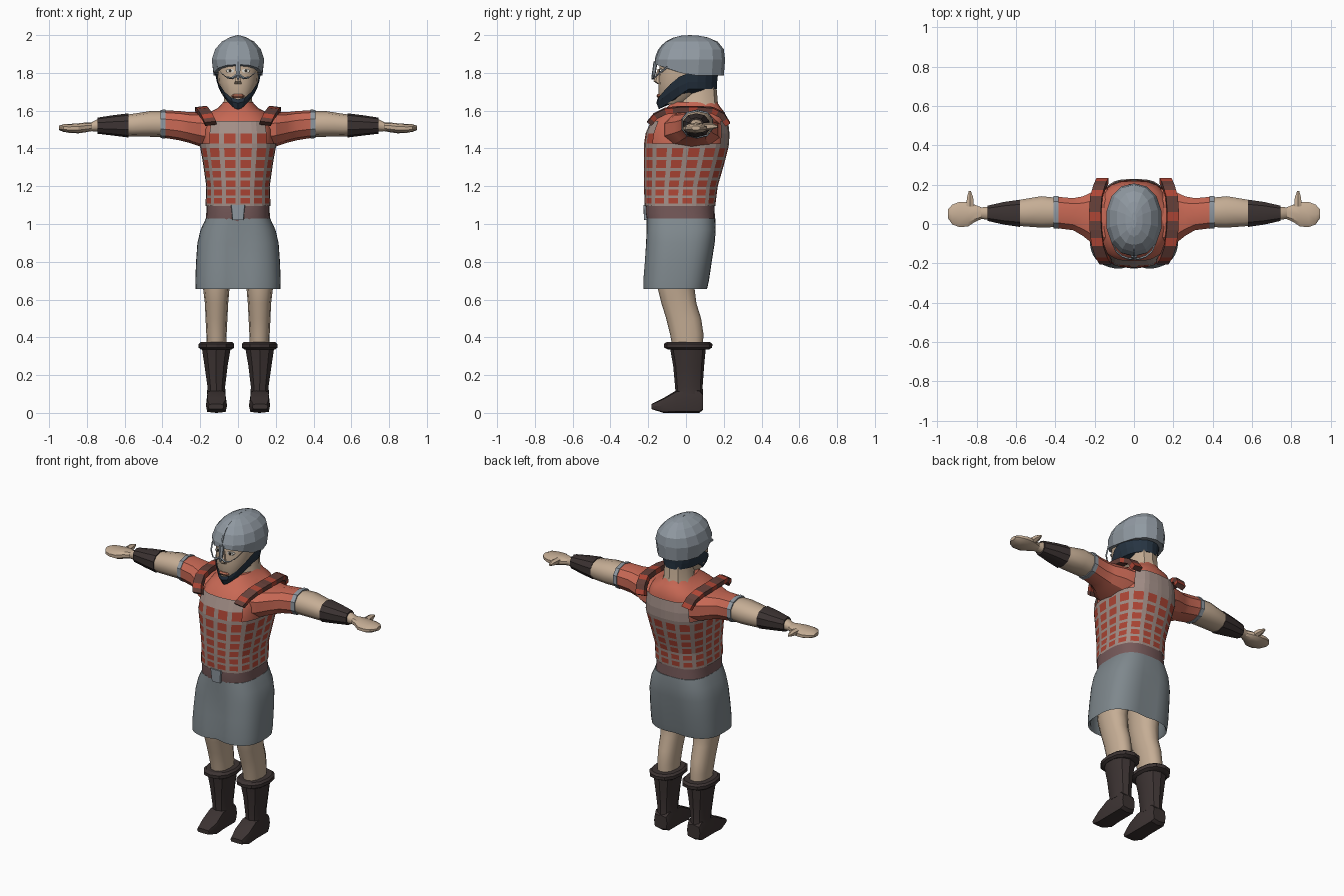
import bpy, bmesh, math
from mathutils import Vector
from math import sin, cos, pi


def mat(name, r, g, b):
    m = bpy.data.materials.new(name)
    m.diffuse_color = (r, g, b, 1)
    return m


SKIN = mat("skin", .56, .42, .30)
RED = mat("red_cloth", .58, .14, .09)
PLATE = mat("red_plate", .42, .06, .035)
TAN = mat("tan_leather", .36, .27, .24)
STRAP = mat("strap_brown", .13, .05, .04)
BELT = mat("belt_brown", .18, .10, .10)
DARK = mat("dark_leather", .045, .033, .032)
STEEL = mat("steel", .28, .32, .36)
GREY = mat("grey_cloth", .21, .245, .265)
HAIR = mat("dark_blue_hair", .02, .035, .055)
LIP = mat("lip", .45, .15, .09)
EYE = mat("eye_dark", .03, .025, .02)
WHITE = mat("eye_white", .7, .68, .62)


def ring(axis, pos, a0, a1, b0, b1, n=12, p=2.3):
    """Superellipse section; starts at the low-b side. (a, b) = the other two axes."""
    f = lambda s: math.copysign(abs(s) ** (2 / p), s) if abs(s) > 1e-9 else 0
    pts = []
    for i in range(n):
        t = 2 * pi * i / n
        a = (a0 + a1) / 2 + (a1 - a0) / 2 * f(sin(t))
        b = (b0 + b1) / 2 - (b1 - b0) / 2 * f(cos(t))
        pts.append(Vector({'x': (pos, a, b), 'y': (a, pos, b), 'z': (a, b, pos)}[axis]))
    return pts


def loft(name, rings, mats, smooth=30, caps=(True, True), pick=None, mirror=False, closed=True):
    """Skin rings of points; pick(row, col) gives a material index or None to leave a gap."""
    bm = bmesh.new()
    vs = [[bm.verts.new(q) for q in r] for r in rings]
    n = len(rings[0])
    for r in range(len(rings) - 1):
        for c in range(n if closed else n - 1):
            k = pick(r, c) if pick else 0
            if k is None:
                continue
            d = (c + 1) % n
            bm.faces.new((vs[r][c], vs[r][d], vs[r + 1][d], vs[r + 1][c])).material_index = k
    for end, on in zip((0, -1), caps):
        if on:
            bm.faces.new(vs[end])
    for v in [v for v in bm.verts if not v.link_faces]:
        bm.verts.remove(v)
    bmesh.ops.recalc_face_normals(bm, faces=bm.faces)
    me = bpy.data.meshes.new(name)
    bm.to_mesh(me)
    bm.free()
    for m in mats:
        me.materials.append(m)
    if smooth:
        me.shade_smooth()
        me.set_sharp_from_angle(angle=math.radians(smooth))
    ob = bpy.data.objects.new(name, me)
    bpy.context.collection.objects.link(ob)
    if mirror:
        ob.modifiers.new("mirror", 'MIRROR').use_mirror_merge = False
    return ob


def stack(name, axis, rows, m, n=12, p=2.3, **kw):
    return loft(name, [ring(axis, *r, n, p) for r in rows], [m], **kw)


# chest profile: z, half width, front y, back y
PROFILE = [(1.08, .17, -.215, .15), (1.2, .165, -.22, .165), (1.32, .182, -.22, .2),
           (1.42, .2, -.22, .225), (1.5, .198, -.208, .228), (1.56, .185, -.175, .218)]


def chest(z, inset=0.0, n=24):
    for A, B in zip(PROFILE, PROFILE[1:]):
        if z <= B[0]:
            t = (z - A[0]) / (B[0] - A[0])
            w, y0, y1 = (A[i] + (B[i] - A[i]) * t for i in (1, 2, 3))
            return ring('z', z, -w + inset, w - inset, y0 + inset, y1 - inset, n, 2.7)


# shirt body, sleeves and sleeve hems
loft("shirt", [chest(z, .008) for z in (1.09, 1.2, 1.32, 1.42, 1.5, 1.55)]
     + [ring('z', *r, 24, 2.4) for r in [(1.59, -.155, .155, -.135, .205),
        (1.615, -.105, .105, -.105, .185), (1.645, -.078, .078, -.07, .165)]], [RED])
stack("sleeve", 'x', [(.1, -.13, .19, 1.38, 1.6), (.2, -.115, .175, 1.41, 1.592),
      (.26, -.065, .145, 1.43, 1.592), (.31, -.035, .135, 1.443, 1.598),
      (.39, -.025, .142, 1.456, 1.602)], RED, 10, mirror=True)
stack("sleeve_hem", 'x', [(.385, -.028, .146, 1.452, 1.606), (.41, -.026, .146, 1.455, 1.604)],
      STEEL, 10, mirror=True)

# chest armour: a tan grid with red plates, higher at front and back
def resample(pts, fracs):
    loop = pts + [pts[0]]
    lens = [0]
    for a, b in zip(loop, loop[1:]):
        lens.append(lens[-1] + (b - a).length)
    out = []
    for f in fracs:
        s = f * lens[-1]
        i = max(k for k in range(len(lens) - 1) if lens[k] <= s)
        out.append(loop[i].lerp(loop[i + 1], (s - lens[i]) / (lens[i + 1] - lens[i])))
    return out


COLS = 16
fr = [(i + e) / COLS for i in range(COLS) for e in (.16, .84)]
zs = [1.095, 1.108, 1.138, 1.152, 1.182, 1.197, 1.23, 1.245, 1.28, 1.297, 1.338, 1.355,
      1.403, 1.425, 1.48, 1.545]


def armour_face(r, c):
    i = c // 2
    front, back = i in (0, 1, 14, 15) and c not in (3,), i in (6, 7, 8, 9) and c != 19
    if r >= 13 and not (front or back):
        return None
    if c % 2 or r >= 14 or (r == 13 and back):
        return 0
    return 1 if r in (1, 3, 5, 7, 9, 11, 13) else 0


loft("chest_armour", [resample(chest(z, -.003, 96), fr) for z in zs], [TAN, PLATE], 0,
     (False, False), armour_face)

# shoulder straps with alternating bands
path = [Vector(q) for q in [(.145, -.198, 1.535), (.165, -.165, 1.575), (.185, -.11, 1.603),
        (.195, -.03, 1.612), (.198, .06, 1.612), (.192, .14, 1.607), (.175, .195, 1.58),
        (.16, .225, 1.53)]]
path = [a.lerp(b, t) for a, b in zip(path, path[1:]) for t in (0, .5)] + [path[-1]]
sections = []
for i, q in enumerate(path):
    tan = (path[min(i + 1, len(path) - 1)] - path[max(i - 1, 0)]).normalized()
    side = Vector((1, 0, -.12)).normalized()
    up = side.cross(tan).normalized() * .01
    sections.append([q + side * .03 + up, q - side * .03 + up, q - side * .03 - up * 2, q + side * .03 - up * 2])
loft("shoulder_strap", sections, [STRAP, PLATE], 0, pick=lambda r, c: int(r % 3 == 1), mirror=True)

# belt and buckle
stack("belt", 'z', [(1.0, -.172, .172, -.205, .155), (1.06, -.168, .168, -.215, .152),
      (1.105, -.168, .168, -.214, .15)], BELT, 24, 2.7)
stack("buckle", 'z', [(1.02, -.03, .03, -.222, -.19), (1.1, -.038, .038, -.226, -.19)], STEEL, 8, 8)

# knee length skirt with a soft front fold
skirt = []
for z, w, y0, y1, k in [(1.03, .17, -.208, .155, 0), (.97, .198, -.212, .16, .3), (.9, .215, -.216, .155, .6),
                        (.8, .222, -.224, .14, 1), (.7, .226, -.232, .125, 1), (.655, .224, -.232, .115, 1)]:
    pts = ring('z', z, -w, w, y0, y1, 40, 2.9)
    for q in pts:
        d = math.exp(-(q.x / .05) ** 2) * k
        q.y += .022 * d if q.y < 0 else -.01 * d
    skirt.append(pts)
skirt.append([Vector((q.x * .95, q.y * .95, .665)) for q in skirt[-1]])
skirt.append([Vector((q.x * .93, q.y * .93, .8)) for q in skirt[-2]])
loft("skirt", skirt, [GREY], 50)

# bare legs
stack("leg", 'z', [(.34, .06, .165, -.07, .09), (.42, .06, .168, -.085, .092), (.5, .056, .172, -.105, .08),
      (.58, .052, .175, -.13, .055), (.66, .045, .185, -.15, .045), (.82, .03, .2, -.16, .06)],
      SKIN, 12, mirror=True, smooth=50)

# boots: shaft, rolled cuff, wedge foot
stack("boot_shaft", 'z', [(.1, .064, .166, -.055, .09), (.14, .066, .164, -.058, .088),
      (.25, .052, .18, -.068, .096), (.345, .035, .195, -.085, .105)], DARK, 10, mirror=True)
stack("boot_cuff", 'z', [(.335, .035, .195, -.095, .12), (.345, .02, .208, -.115, .138),
      (.365, .02, .208, -.117, .14), (.376, .032, .197, -.1, .125)], DARK, 12, mirror=True)
stack("boot_foot", 'y', [(.09, .07, .16, .015, .1), (.07, .062, .167, 0, .125), (-.05, .062, .167, 0, .12),
      (-.12, .058, .17, 0, .078), (-.182, .075, .158, .02, .047)], DARK, 8, 5, mirror=True)

# arms, bracers, hands
stack("arm", 'x', [(.38, -.018, .135, 1.46, 1.597), (.47, -.022, .145, 1.462, 1.597),
      (.56, -.015, .13, 1.462, 1.583), (.62, -.008, .118, 1.468, 1.575), (.74, .02, .09, 1.488, 1.556),
      (.78, .025, .085, 1.492, 1.536)], SKIN, 10, mirror=True, smooth=50)
stack("bracer", 'x', [(.58, -.018, .127, 1.458, 1.586), (.66, -.006, .115, 1.468, 1.576),
      (.745, .014, .095, 1.478, 1.563)], DARK, 10, mirror=True)
stack("hand", 'x', [(.77, .027, .083, 1.492, 1.537), (.81, .008, .1, 1.485, 1.537), (.845, -.016, .115, 1.48, 1.533),
      (.89, -.018, .115, 1.482, 1.53), (.925, -.004, .1, 1.488, 1.528), (.947, .03, .075, 1.497, 1.52)],
      SKIN, 10, mirror=True)
stack("thumb", 'y', [(.09, .812, .856, 1.495, 1.535), (.135, .816, .852, 1.5, 1.535),
      (.168, .829, .841, 1.51, 1.522)], SKIN, 6, mirror=True)

# neck, head, nose, mouth, eyes
stack("neck", 'z', [(1.59, -.11, .11, -.06, .18), (1.65, -.078, .078, -.03, .168),
      (1.8, -.075, .075, -.02, .155)], SKIN, 10)
stack("head", 'z', [(1.635, -.045, .045, -.13, -.01), (1.69, -.085, .085, -.146, .08),
      (1.75, -.106, .106, -.146, .14), (1.82, -.112, .112, -.142, .16), (1.88, -.11, .11, -.13, .16)], SKIN, 16)
stack("nose", 'z', [(1.742, -.022, .022, -.152, -.12), (1.755, -.018, .018, -.172, -.12),
      (1.82, -.008, .008, -.15, -.12)], SKIN, 6, smooth=0)
stack("lips", 'z', [(1.668, -.026, .026, -.15, -.12), (1.678, -.035, .035, -.157, -.12),
      (1.688, -.026, .026, -.15, -.12)], LIP, 8, smooth=0)
stack("eye_white", 'y', [(-.14, .02, .064, 1.8, 1.822), (-.12, .02, .064, 1.8, 1.822)], WHITE, 8, 2, mirror=True)
stack("pupil", 'y', [(-.143, .034, .05, 1.802, 1.82), (-.12, .034, .05, 1.802, 1.82)], EYE, 8, 2, mirror=True)

# beard running into the hair at the back
N = 20
top, mid, bot = [], [], []
for i in range(N):
    t = 2 * pi * i / N
    f, s = cos(t), sin(t)
    front = max(f, 0)
    top.append(Vector((.122 * s, .015 - (.167 if f > 0 else .155) * f, 1.80 - .14 * front ** 1.6)))
    mid.append(Vector(((.112 - .015 * front) * s, .015 - (.172 if f > 0 else .15) * f, 1.752 - .112 * front ** 1.3)))
    bot.append(Vector(((.1 - .045 * front) * s, .015 - (.158 if f > 0 else .148) * f, 1.715 - .108 * front - .0 * f)))
loft("beard_and_hair", [top, mid, bot], [HAIR], 0, (False, True))

# faceted helmet: brow raised at the front, low at the nape
rim = ring('z', 1.785, -.132, .132, -.165, .2, 14, 2.2)
for q in rim:
    q.z += .06 * max(0, -q.y / .165) ** .8
dome = [ring('z', *r, 14, 2.2) for r in [(1.87, -.142, .142, -.163, .207), (1.925, -.124, .124, -.142, .2),
        (1.965, -.088, .088, -.108, .168), (1.988, -.045, .045, -.062, .115), (1.998, -.012, .012, -.02, .06)]]
loft("helmet", [rim] + dome, [STEEL], 0)
stack("helmet_ridge", 'x', [(-.005, -.166, .207, 1.7, 2.0), (.005, -.166, .207, 1.7, 2.0)], STEEL, 28, 2.2,
      smooth=0).data
ridge = bpy.data.objects["helmet_ridge"].data
for v in ridge.vertices:
    v.co.z = max(v.co.z, 1.86)

# eye guard bars hanging from the helmet brow
def bar(name, pts, r=.006, mirror=True):
    q = [Vector(p) for p in pts]
    secs = [[p + Vector((0, -r, 0)), p + Vector((r * .7, 0, r)), p + Vector((0, r, 0)), p - Vector((r * .7, 0, r))]
            for p in q]
    loft(name, secs, [STEEL], 0, mirror=mirror)


bar("eye_guard", [(.006, -.178, 1.79), (.03, -.176, 1.772), (.06, -.165, 1.776), (.09, -.14, 1.80),
                  (.108, -.1, 1.83)])
stack("nose_guard", 'z', [(1.765, -.006, .006, -.182, -.168), (1.8, -.013, .013, -.18, -.16),
      (1.86, -.016, .016, -.172, -.15)], STEEL, 6, smooth=0)
